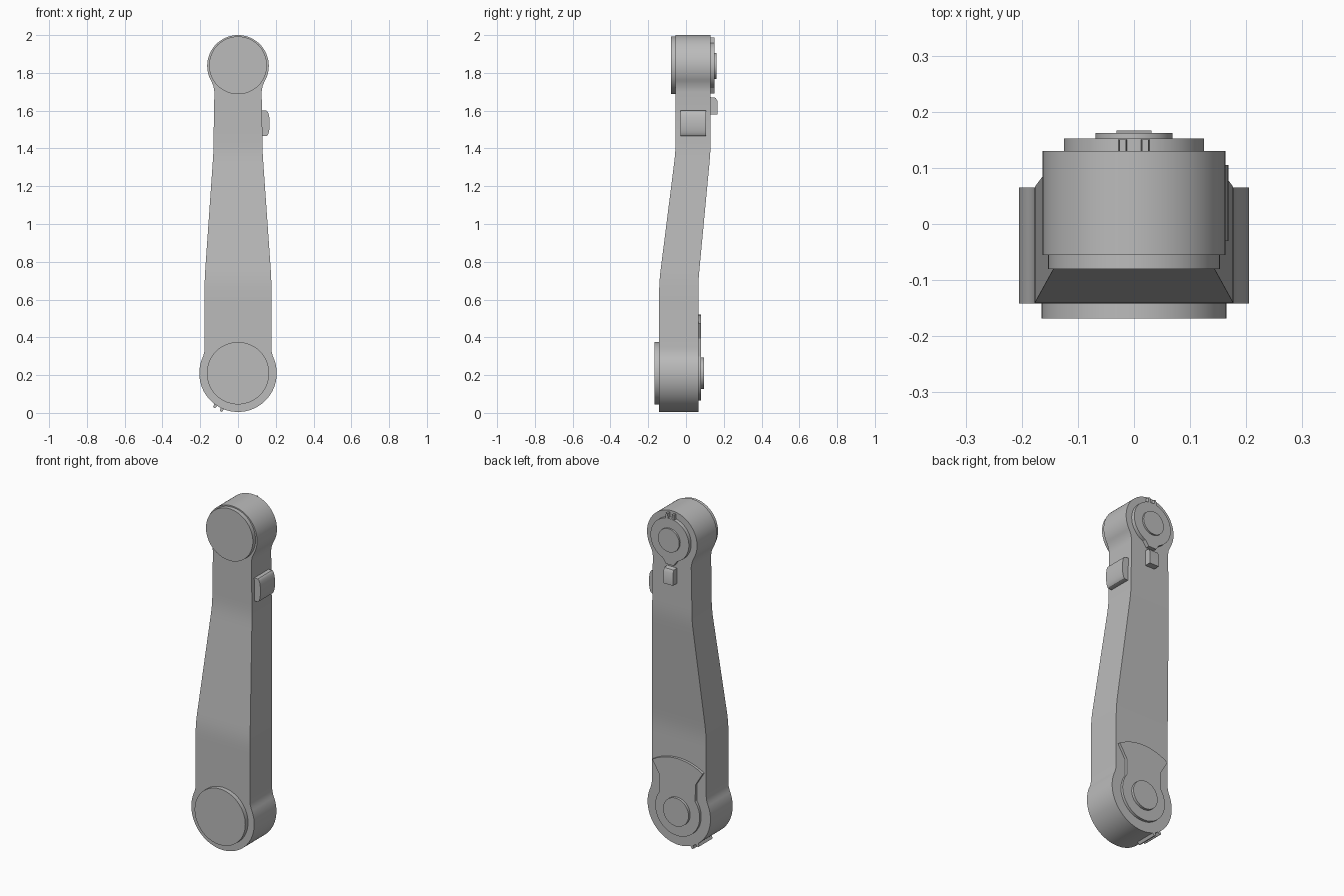
import bpy, bmesh, math
from math import sin, cos, radians

cube = bpy.data.objects.get("Cube")
if cube:
    bpy.data.objects.remove(cube)

grey = bpy.data.materials.new("plain_grey")
grey.use_nodes = True
COLOUR = (0.5, 0.5, 0.5, 1)
grey.diffuse_color = COLOUR
grey.node_tree.nodes["Principled BSDF"].inputs["Base Color"].default_value = COLOUR

LOW, LOW_R = 0.21, 0.205      # lower eye centre and radius
TOP, TOP_R = 1.837, 0.163     # upper eye centre and radius


def finish(name, bm):
    bmesh.ops.remove_doubles(bm, verts=bm.verts, dist=0.0001)
    bmesh.ops.recalc_face_normals(bm, faces=bm.faces)
    mesh = bpy.data.meshes.new(name)
    bm.to_mesh(mesh)
    bm.free()
    mesh.materials.append(grey)
    ob = bpy.data.objects.new(name, mesh)
    bpy.context.collection.objects.link(ob)
    bpy.ops.object.select_all(action='DESELECT')
    ob.select_set(True)
    bpy.context.view_layer.objects.active = ob
    bpy.ops.object.shade_smooth_by_angle(angle=radians(30))
    return ob


def prism(name, outline, y0, y1):
    """Extrude an (x, z) outline from y0 to y1."""
    bm = bmesh.new()
    face = bm.faces.new([bm.verts.new((x, y0, z)) for x, z in outline])
    new = bmesh.ops.extrude_face_region(bm, geom=[face])["geom"]
    for v in new:
        if isinstance(v, bmesh.types.BMVert):
            v.co.y = y1
    return finish(name, bm)


def arc(radius, cz, start, end, steps):
    """Points on a circle, angle in degrees clockwise from straight up."""
    angles = [radians(start + (end - start) * i / steps) for i in range(steps + 1)]
    return [(radius * sin(a), cz + radius * cos(a)) for a in angles]


def disc(name, radius, cz, y0, y1):
    return prism(name, arc(radius, cz, 0, 360, 64)[:-1], y0, y1)


def bend(z):
    """0 at the lower end, 1 at the upper end, with rounded corners."""
    t, e = min(max((z - 0.64) / 0.8, 0), 1), 0.14
    if t < e:
        s = t * t / (2 * e)
    elif t > 1 - e:
        s = 1 - e - (1 - t) ** 2 / (2 * e)
    else:
        s = t - e / 2
    return s / (1 - e)


# Arm body: half widths from the lower eye to the upper eye
waist = [(0.178, 0.325), (0.177, 0.35), (0.177, 0.55)]
waist += [(0.177 - 0.048 * bend(0.55 + i * 0.03 - 0.01), 0.55 + i * 0.03)
          for i in range(1, 32)]
waist += [(0.125, 1.70), (0.13, 1.73)]
stations = arc(LOW_R, LOW, 180, 64, 32) + waist + arc(TOP_R, TOP, 120, 0, 36)

bm = bmesh.new()
rings = []
for w, z in stations:
    front, back = -0.142 + 0.087 * bend(z), 0.065 + 0.065 * bend(z)
    rings.append([bm.verts.new(p) for p in
                  ((-w, front, z), (w, front, z), (w, back, z), (-w, back, z))])
for a, b in zip(rings, rings[1:]):
    for i in range(4):
        j = (i + 1) % 4
        bm.faces.new((a[i], a[j], b[j], b[i]))
finish("arm_body", bm)

# Front caps
disc("lower_front_cap", 0.165, LOW, -0.168, -0.14)
disc("upper_front_cap", 0.153, 1.84, -0.08, -0.053)

# Upper back plate with lower tab, top prongs and hub
disc("upper_back_plate", 0.125, TOP, 0.128, 0.152)
prism("upper_plate_tab", [(-0.06, 1.74), (-0.025, 1.69), (0.025, 1.69), (0.06, 1.74)],
      0.128, 0.152)
for side, x in (("right", -0.02), ("left", 0.02)):
    prism(side + "_top_prong", [(x - 0.008, 1.95), (x + 0.008, 1.95),
                                (x + 0.006, 1.988), (x - 0.006, 1.988)], 0.128, 0.151)
disc("upper_back_hub", 0.069, TOP, 0.15, 0.162)

# Lower back plate: round base with a fan-shaped top
fan = arc(0.31, LOW, -32, 32, 20)
plate = fan + [(0.117, 0.395)] + arc(0.145, LOW, 53, 307, 44) + [(-0.117, 0.395)]
prism("lower_back_plate", plate, 0.063, 0.08)
disc("lower_back_hub", 0.083, LOW, 0.078, 0.095)

# Latch block on the back, with a sloping outer top edge
bm = bmesh.new()
latch = [(0.125, 1.58), (0.167, 1.58), (0.167, 1.65), (0.157, 1.668), (0.125, 1.672)]
face = bm.faces.new([bm.verts.new((-0.031, y, z)) for y, z in latch])
for v in bmesh.ops.extrude_face_region(bm, geom=[face])["geom"]:
    if isinstance(v, bmesh.types.BMVert):
        v.co.x = 0.031
finish("back_latch", bm)

# Domed button on the left side
button = [(0.115, 1.465), (0.15, 1.465)] + \
    [(0.15 + 0.018 * cos(radians(a)), 1.532 + 0.067 * sin(radians(a)))
     for a in range(-75, 76, 15)] + [(0.15, 1.6), (0.115, 1.6)]
prism("side_button", button, -0.03, 0.105)

# Two small ribs under the lower eye
for name, angle in (("outer_rib", 215), ("inner_rib", 204)):
    a = radians(angle)
    out, across = (sin(a), cos(a)), (cos(a), -sin(a))
    corners = ((0.19, -0.012), (0.19, 0.012), (0.222, 0.006), (0.222, -0.006))
    prism(name, [(r * out[0] + t * across[0], LOW + r * out[1] + t * across[1])
                 for r, t in corners], -0.06, 0.065)
